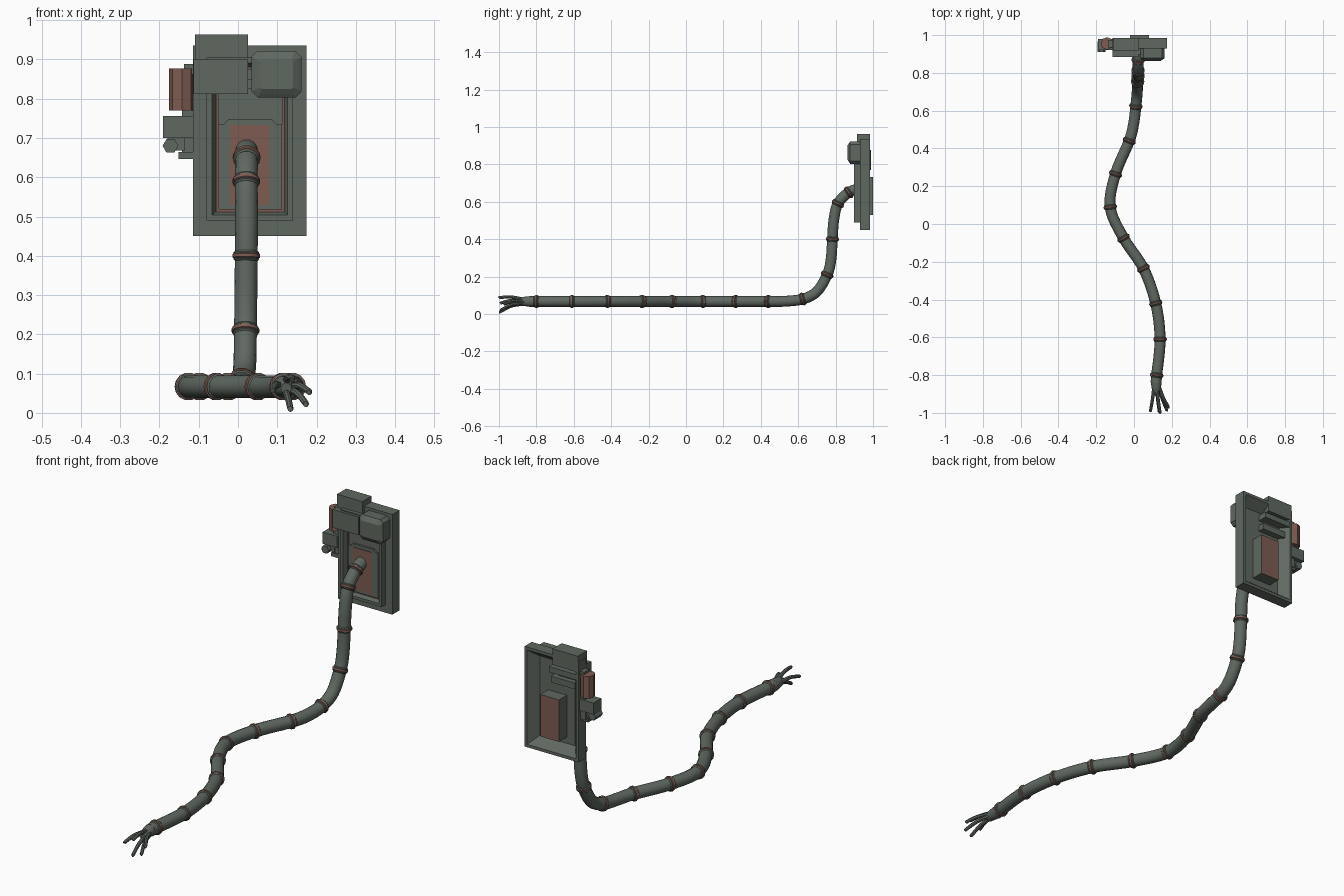
import bpy, bmesh, math
from mathutils import Vector

if "Cube" in bpy.data.objects:
    bpy.data.objects.remove(bpy.data.objects["Cube"])


def material(name, rgb):
    m = bpy.data.materials.new(name)
    m.use_nodes = True
    m.diffuse_color = (*rgb, 1)
    node = next(n for n in m.node_tree.nodes if n.type == "BSDF_PRINCIPLED")
    node.inputs["Base Color"].default_value = (*rgb, 1)
    node.inputs["Roughness"].default_value = 0.7
    return m


GREY = material("grey green", (0.115, 0.138, 0.118))
BROWN = material("dull red brown", (0.21, 0.108, 0.085))


def finish(name, bm, mats, smooth=False):
    bmesh.ops.recalc_face_normals(bm, faces=bm.faces)
    mesh = bpy.data.meshes.new(name)
    bm.to_mesh(mesh)
    bm.free()
    for m in mats:
        mesh.materials.append(m)
    obj = bpy.data.objects.new(name, mesh)
    bpy.context.scene.collection.objects.link(obj)
    if smooth:
        bpy.ops.object.select_all(action="DESELECT")
        obj.select_set(True)
        bpy.context.view_layer.objects.active = obj
        bpy.ops.object.shade_smooth_by_angle(angle=math.radians(40))
    return obj


def loft(name, loops, mats=(GREY,), cap=True, smooth=False):
    """Skin a row of closed loops that share a point count."""
    bm = bmesh.new()
    rows = [[bm.verts.new(p) for p in loop] for loop in loops]
    n = len(rows[0])
    for a, b in zip(rows, rows[1:]):
        for i in range(n):
            j = (i + 1) % n
            bm.faces.new((a[i], a[j], b[j], b[i]))
    if cap:
        bm.faces.new(rows[0])
        bm.faces.new(rows[-1])
    return finish(name, bm, mats, smooth)


def rect(x0, x1, z0, z1, y, inset=0, cut=0):
    """Rectangle facing the front, with optional clipped corners."""
    x0, x1, z0, z1 = x0 + inset, x1 - inset, z0 + inset, z1 - inset
    if not cut:
        pts = [(x0, z0), (x1, z0), (x1, z1), (x0, z1)]
    else:
        pts = [(x0 + cut, z0), (x1 - cut, z0), (x1, z0 + cut), (x1, z1 - cut),
               (x1 - cut, z1), (x0 + cut, z1), (x0, z1 - cut), (x0, z0 + cut)]
    return [(x, y, z) for x, z in pts]


def box(name, x, y, z, mat=GREY):
    return loft(name, [rect(*x, *z, y[0]), rect(*x, *z, y[1])], (mat,))


def spline(points, steps):
    """Smooth path through the points."""
    p = [Vector(q) for q in points]
    p = [2 * p[0] - p[1]] + p + [2 * p[-1] - p[-2]]
    out = []
    for a, b, c, d in zip(p, p[1:], p[2:], p[3:]):
        for k in range(steps):
            t = k / steps
            out.append(0.5 * (2 * b + (c - a) * t + (2 * a - 5 * b + 4 * c - d) * t * t
                              + (3 * b - a - 3 * c + d) * t ** 3))
    return out + [p[-2]]


def tube(name, path, radii, sides=14, mat=GREY):
    """Sweep a round section along a path."""
    loops = []
    u = Vector((1, 0, 0))
    for i, c in enumerate(path):
        t = (path[min(i + 1, len(path) - 1)] - path[max(i - 1, 0)]).normalized()
        u = (u - t * u.dot(t)).normalized()
        v = t.cross(u)
        loops.append([c + radii[i] * (u * math.cos(a) + v * math.sin(a))
                      for a in (math.tau * k / sides for k in range(sides))])
    return loft(name, loops, (mat,), smooth=True)


# Wall panel: hollow back, flat border, raised rim and sunken floor
OUT = (-0.115, 0.175, 0.45, 0.935)
RIM = (-0.08, 0.14, 0.49, 0.905)
loft("wall_panel", [
    rect(*OUT, 0.94, 0.05), rect(*OUT, 0.985, 0.014), rect(*OUT, 0.985),
    rect(*OUT, 0.93), rect(*RIM, 0.93), rect(*RIM, 0.897),
    rect(*RIM, 0.897, 0.014), rect(*RIM, 0.922, 0.023)])

# Thin trim inside the recess
TRIM = (-0.056, 0.118, 0.512, 0.88)
loft("recess_trim", [rect(*TRIM, 0.922), rect(*TRIM, 0.917),
                     rect(*TRIM, 0.917, 0.006), rect(*TRIM, 0.922, 0.006)],
     (BROWN,), cap=False)

# Inner plate with a stepped top edge
plate = [(-0.05, 0.518), (0.112, 0.518), (0.112, 0.735), (0.098, 0.735),
         (0.086, 0.748), (-0.024, 0.748), (-0.036, 0.735), (-0.05, 0.735)]
loft("inner_plate", [[(x, y, z) for x, z in plate] for y in (0.923, 0.912)])

# Core box: brown front and back, grey sides
core = loft("core_box", [rect(-0.02, 0.08, 0.53, 0.733, y) for y in (0.909, 1.0)], (GREY, BROWN))
for f in core.data.polygons:
    f.material_index = int(abs(f.normal.y) > 0.9)

# Boxes on the upper part of the panel, seen on both sides
box("top_box", (-0.11, 0.025), (0.915, 0.985), (0.885, 0.963))
box("upper_front_box", (-0.113, 0.025), (0.885, 0.945), (0.812, 0.9))
box("upper_back_box", (-0.1, 0.045), (0.93, 0.985), (0.845, 0.872))
box("lower_back_box", (-0.085, 0.045), (0.93, 0.97), (0.79, 0.82))
box("link_block", (0.02, 0.05), (0.9, 0.93), (0.825, 0.85))

# Clipped corner box with a softened cushion face
HEAD = (0.035, 0.162, 0.803, 0.922)
loft("corner_box", [rect(*HEAD, 0.93, 0, 0.015), rect(*HEAD, 0.878, 0, 0.015),
                    rect(*HEAD, 0.872, 0.008, 0.012), rect(*HEAD, 0.863, 0.022, 0.004)])

# Side fittings
tube("side_canister", [Vector((-0.143, 0.956, z)) for z in (0.77, 0.877)], [0.033] * 2, 8, BROWN)
box("canister_bracket", (-0.137, -0.112), (0.935, 0.975), (0.862, 0.888))
box("side_box", (-0.191, -0.113), (0.92, 0.98), (0.7, 0.756))
box("side_post", (-0.142, -0.113), (0.935, 0.97), (0.655, 0.77))
box("side_foot", (-0.152, -0.113), (0.93, 0.965), (0.646, 0.664))
tube("side_bolt", [Vector((-0.172, y, 0.68)) for y in (0.91, 0.965)], [0.02] * 2, 6)
box("bolt_bracket", (-0.18, -0.135), (0.93, 0.96), (0.668, 0.705))

# Long bending arm
arm_points = [(0.022, 0.93, 0.672), (0.022, 0.87, 0.65), (0.021, 0.812, 0.59),
              (0.022, 0.79, 0.5), (0.021, 0.783, 0.4), (0.02, 0.775, 0.29),
              (0.019, 0.755, 0.21), (0.017, 0.7, 0.12), (0.01, 0.625, 0.08),
              (-0.002, 0.53, 0.068), (-0.025, 0.44, 0.067), (-0.098, 0.265, 0.067),
              (-0.126, 0.09, 0.067), (-0.055, -0.075, 0.067), (0.05, -0.235, 0.067),
              (0.115, -0.42, 0.067), (0.138, -0.61, 0.067), (0.12, -0.8, 0.067),
              (0.117, -0.84, 0.067)]
STEPS = 6
path = spline(arm_points, STEPS)
tube("arm", path, [0.029] * len(path))

# Banded collars along the arm
for i in (1, 2, 4, 6, 8, 10, 11, 12, 13, 14, 15, 16, 17):
    k = i * STEPS
    c, t = path[k], (path[k + 1] - path[k - 1]).normalized()
    tube("arm_collar", [c + t * s for s in (-0.013, -0.009, 0.009, 0.013)],
         [0.029, 0.0325, 0.0325, 0.029])
    tube("arm_band", [c + t * s for s in (-0.007, -0.004, 0.004, 0.007)],
         [0.031, 0.0355, 0.0355, 0.031], mat=BROWN)

# Hand: tapering palm and five spread fingers
palm = [Vector((0.117, -0.83, 0.067)), Vector((0.118, -0.86, 0.067)),
        Vector((0.12, -0.89, 0.064)), Vector((0.123, -0.905, 0.062))]
tube("palm", palm, [0.029, 0.026, 0.021, 0.014])
tips = [(0.088, -0.985, 0.06), (0.133, -0.99, 0.013), (0.172, -0.982, 0.025),
        (0.18, -0.965, 0.055), (0.137, -0.992, 0.088)]
for tip in tips:
    end = Vector(tip)
    root = Vector((0.12, -0.865, 0.066))
    root += Vector((end.x - 0.135, 0, end.z - 0.05)) * 0.3
    knuckle = root.lerp(end, 0.5) + Vector((0, -0.008, 0.008))
    finger = spline([root, knuckle, end, end + Vector((0, -0.008, -0.003))], 4)
    tube("finger", finger, [0.0095 - 0.0025 * j / len(finger) for j in range(len(finger))], 8)
